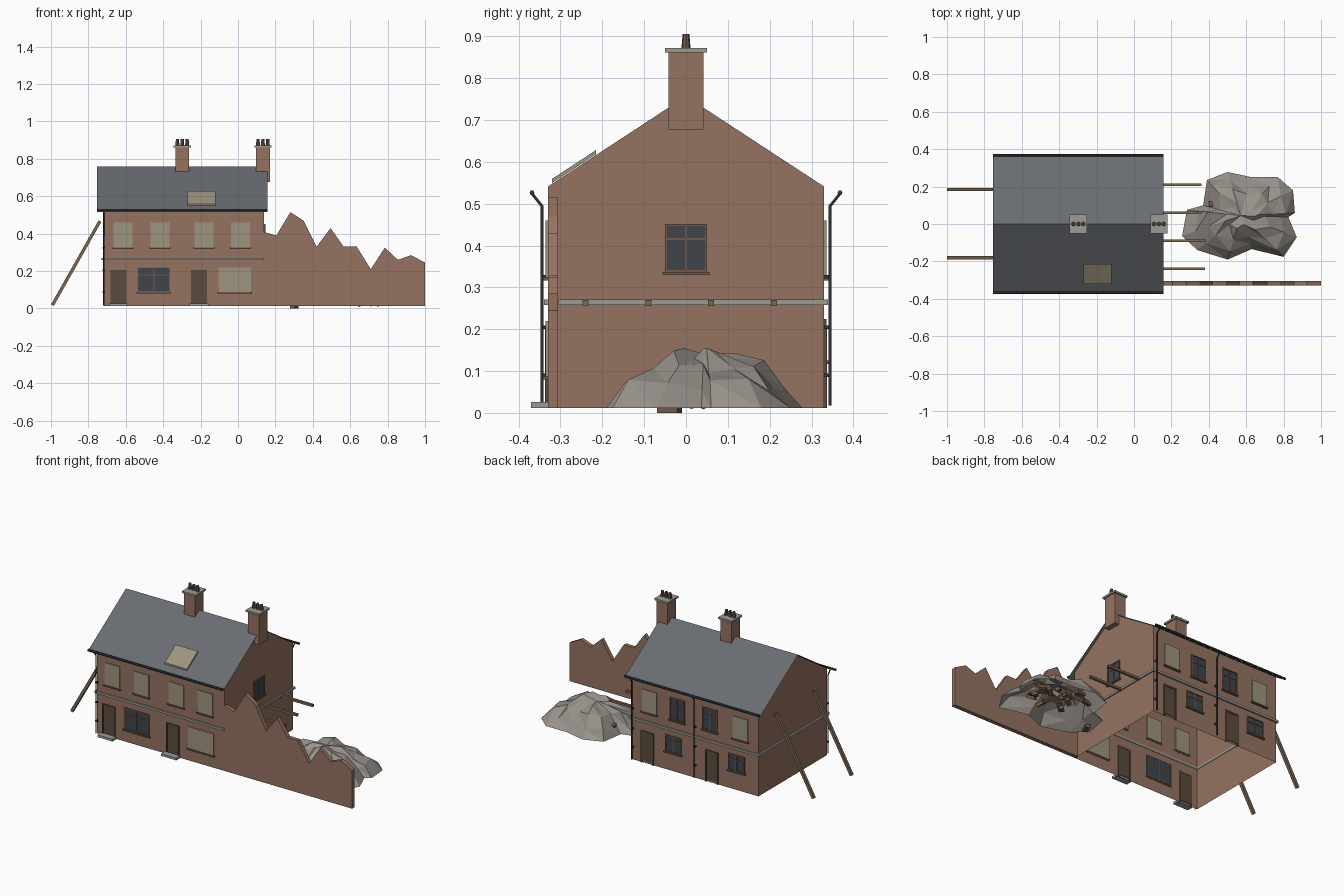
import bpy, bmesh, math, random
from mathutils import Vector, Matrix

if "Cube" in bpy.data.objects:
    bpy.data.objects.remove(bpy.data.objects["Cube"])
random.seed(4)

def mat(name, c):
    m = bpy.data.materials.new(name)
    m.diffuse_color = (*c, 1)
    m.use_nodes = True
    m.node_tree.nodes["Principled BSDF"].inputs["Base Color"].default_value = m.diffuse_color
    return m

BRICK = mat("brick", (0.30, 0.17, 0.12))
SLATE = mat("slate", (0.14, 0.15, 0.165))
STONE = mat("stone", (0.34, 0.33, 0.30))
BOARD = mat("board", (0.34, 0.30, 0.21))
DOOR = mat("door", (0.10, 0.07, 0.045))
FRAME = mat("frame", (0.17, 0.10, 0.07))
GLASS = mat("glass", (0.05, 0.06, 0.07))
IRON = mat("iron", (0.03, 0.033, 0.038))
WOOD = mat("timber", (0.20, 0.14, 0.09))
RUBBLE = mat("rubble", (0.32, 0.29, 0.26))

def mesh(name, verts, faces, m):
    me = bpy.data.meshes.new(name)
    me.from_pydata(verts, [], faces)
    bm = bmesh.new()
    bm.from_mesh(me)
    bmesh.ops.recalc_face_normals(bm, faces=bm.faces)
    bm.to_mesh(me)
    bm.free()
    me.materials.append(m)
    ob = bpy.data.objects.new(name, me)
    bpy.context.collection.objects.link(ob)
    return ob

BOX = [(0, 1, 3, 2), (4, 6, 7, 5), (0, 4, 5, 1), (2, 3, 7, 6), (0, 2, 6, 4), (1, 5, 7, 3)]

def box(name, x, y, z, m):
    return mesh(name, [(a, b, c) for a in x for b in y for c in z], BOX, m)

def bar(name, a, b, w, m):
    # square timber between two points
    a, b = Vector(a), Vector(b)
    ob = box(name, (-w/2, w/2), (-w/2, w/2), (0, (b - a).length), m)
    ob.matrix_world = Matrix.Translation(a) @ (b - a).to_track_quat('Z', 'Y').to_matrix().to_4x4()
    return ob

def pipe(name, pts, r, m):
    cu = bpy.data.curves.new(name, 'CURVE')
    cu.dimensions = '3D'
    cu.bevel_depth, cu.bevel_resolution, cu.use_fill_caps = r, 1, True
    sp = cu.splines.new('POLY')
    sp.points.add(len(pts) - 1)
    for p, q in zip(sp.points, pts):
        p.co = (*q, 1)
    cu.materials.append(m)
    ob = bpy.data.objects.new(name, cu)
    bpy.context.collection.objects.link(ob)

X0, X1, Y, B, EAVE, RIDGE = -0.72, 0.14, 0.33, 0.012, 0.541, 0.757
SLOPE = (RIDGE - EAVE) / Y

# house walls: open shell with two gables
prof = [(-Y, B), (-Y, EAVE), (0, RIDGE), (Y, EAVE), (Y, B)]
mesh("house_walls", [(x, y, z) for x in (X0, X1) for y, z in prof],
     [(0, 1, 2, 3, 4), (5, 6, 7, 8, 9), (0, 1, 6, 5), (3, 4, 9, 8)], BRICK)

# thin roof planes
RY, RL, RR = 0.37, -0.755, 0.157
mesh("roof", [(x, y, RIDGE + 0.002 - abs(y) * SLOPE) for x in (RL, RR) for y in (-RY, 0, RY)],
     [(0, 1, 4, 3), (1, 2, 5, 4)], SLATE)
# roof patch
mesh("roof_patch", [(x, y, RIDGE + d - abs(y) * SLOPE) for x in (-0.27, -0.12)
                    for y in (-0.32, -0.215) for d in (0.002, 0.012)], BOX, BOARD)

def on_wall(side, name, u0, u1, z0, z1, d0, d1, m):
    # box placed on a wall, d measured outward
    if side == "right":
        box(name, (X1 + d0, X1 + d1), (u0, u1), (z0, z1), m)
    else:
        s = -1 if side == "front" else 1
        box(name, (u0, u1), sorted((s * (Y + d0), s * (Y + d1))), (z0, z1), m)

def sill(side, u0, u1, z):
    on_wall(side, "sill", u0 - 0.006, u1 + 0.006, z - 0.008, z, -0.002, 0.012, FRAME)

def boarded(side, u, w, z0, z1):
    on_wall(side, "boarded_window", u - w/2, u + w/2, z0, z1, -0.006, 0.006, BOARD)
    sill(side, u - w/2, u + w/2, z0)

def window(side, u, w, z0, z1):
    a, b, t = u - w/2, u + w/2, 0.005
    on_wall(side, "window_glass", a, b, z0, z1, -0.004, 0.003, GLASS)
    zt = z0 + (z1 - z0) * 0.68
    for p in ((a, a + t, z0, z1), (b - t, b, z0, z1), (a, b, z0, z0 + t), (a, b, z1 - t, z1),
              (u - t/2, u + t/2, z0, z1), (a, b, zt - t/2, zt + t/2)):
        on_wall(side, "window_frame", *p, -0.005, 0.006, FRAME)
    sill(side, a, b, z0)

def door(side, u, w, step):
    a, b, z1 = u - w/2, u + w/2, 0.205
    on_wall(side, "door", a, b, B + 0.012, z1, -0.004, 0.003, DOOR)
    for p in ((a, a + 0.008, B, z1), (b - 0.008, b, B, z1), (a, b, z1 - 0.01, z1)):
        on_wall(side, "door_frame", *p, -0.005, 0.007, DOOR)
    if step:
        on_wall(side, "door_step", a - 0.008, b + 0.008, B, 0.026, 0, 0.04, STONE)

# front openings
for u in (-0.615, -0.417, -0.182, 0.013):
    boarded("front", u, 0.1, 0.325, 0.46)
for u in (-0.638, -0.208):
    door("front", u, 0.086, True)
window("front", -0.45, 0.172, 0.088, 0.22)
boarded("front", -0.017, 0.172, 0.088, 0.22)
# back openings
for u in (0.013, -0.6):
    boarded("back", u, 0.1, 0.325, 0.46)
for u in (-0.173, -0.393):
    window("back", u, 0.1, 0.325, 0.46)
for u in (0.027, -0.407):
    door("back", u, 0.086, False)
for u in (-0.147, -0.573):
    window("back", u, 0.11, 0.125, 0.225)
# gable opening
window("right", 0, 0.1, 0.337, 0.452)

# belt course around the house
for s in ("front", "back"):
    on_wall(s, "belt_course", X0 - 0.01, X1, 0.258, 0.271, -0.003, 0.01, STONE)
box("belt_course_left", (X0 - 0.01, X0 + 0.003), (-Y, Y), (0.258, 0.271), STONE)
box("belt_course_right", (X1 - 0.003, X1 + 0.008), (-0.305, Y + 0.01), (0.258, 0.271), STONE)

# chimneys with caps and pots
for cx in (-0.298, 0.133):
    box("chimney", (cx - 0.037, cx + 0.037), (-0.042, 0.042), (0.677, 0.862), BRICK)
    box("chimney_cap", (cx - 0.046, cx + 0.046), (-0.05, 0.05), (0.861, 0.872), STONE)
    for i in (-1, 0, 1):
        bpy.ops.mesh.primitive_cone_add(vertices=8, radius1=0.011, radius2=0.008, depth=0.036,
                                        location=(cx + i * 0.026, 0, 0.888))
        bpy.context.object.name = "chimney_pot"
        bpy.context.object.data.materials.append(FRAME)

# gutters and downpipes
for s in (-1, 1):
    pipe("gutter", [(RL, s * 0.368, 0.526), (RR, s * 0.368, 0.526)], 0.006, IRON)
for x, s in ((-0.717, -1), (-0.295, 1), (0.125, 1)):
    pipe("downpipe", [(x, s * 0.368, 0.524), (x, s * 0.344, 0.494), (x, s * 0.344, 0.018)], 0.004, IRON)
    for z in (0.09, 0.205, 0.325):
        box("pipe_bracket", (x - 0.007, x + 0.007), sorted((s * Y, s * 0.342)), (z - 0.004, z + 0.004), IRON)

# ruined front wall with broken top
top = [(0.135, 0.41), (0.205, 0.39), (0.28, 0.515), (0.35, 0.47), (0.42, 0.33), (0.495, 0.43), (0.565, 0.33),
       (0.635, 0.33), (0.71, 0.21), (0.785, 0.325), (0.855, 0.26), (0.925, 0.285), (1.0, 0.245)]
n = len(top)
v = [(x, y, h) for x, z in top for y in (-0.33, -0.306) for h in (B, z)]
f = [(0, 1, 3, 2), (4*n - 4, 4*n - 3, 4*n - 1, 4*n - 2)]
for i in range(n - 1):
    a, b = 4 * i, 4 * i + 4
    f += [(a, b, b + 1, a + 1), (a + 2, a + 3, b + 3, b + 2), (a + 1, b + 1, b + 3, a + 3), (a, a + 2, b + 2, b)]
mesh("ruined_wall", v, f, BRICK)

# broken floor joists and raking props
for y, x in ((-0.24, 0.38), (-0.09, 0.385), (0.06, 0.36), (0.21, 0.36)):
    bar("broken_joist", (X1 - 0.005, y, 0.263), (x, y, 0.263), 0.014, WOOD)
for y in (-0.18, 0.185):
    bar("raking_prop", (-0.992, y, 0.018), (-0.738, y, 0.467), 0.017, WOOD)

# rubble mound: outline drawn in toward a rough top
out = [(.257, -.064), (.283, .075), (.37, .10), (.39, .235), (.50, .278), (.63, .25), (.77, .25), (.85, .18),
       (.86, .06), (.825, .037), (.87, -.07), (.80, -.176), (.63, -.134), (.50, -.19), (.34, -.14)]
cx, cy, m = 0.57, 0.045, len(out)
v, f = [], []
for k, (t, z) in enumerate(((1, B), (0.8, 0.065), (0.56, 0.112), (0.28, 0.137))):
    for x, y in out:
        j = t + (random.uniform(-0.06, 0.06) if k else 0)
        v.append((cx + (x - cx) * j, cy + (y - cy) * j, z + (random.uniform(-0.018, 0.02) if k else 0)))
v.append((cx, cy, 0.14))
for k in range(3):
    for i in range(m):
        a, b = k * m + i, k * m + (i + 1) % m
        f += [(a, b, b + m), (a, b + m, a + m)]
f += [(3 * m + i, 3 * m + (i + 1) % m, 4 * m) for i in range(m)]
mesh("rubble_mound", v, f, RUBBLE)

# loose bricks beneath the rubble
def brick(x, y, z, tilt):
    ob = box("loose_brick", (-0.027, 0.027), (-0.013, 0.013), (-0.009, 0.009), FRAME)
    ob.location = (x, y, z)
    ob.rotation_euler = (random.uniform(-tilt, tilt), random.uniform(-tilt, tilt), random.uniform(0, 3.1))

brick(0.30, -0.04, 0.009, 0)
for i in range(20):
    a, r = random.uniform(0, 2 * math.pi), random.uniform(0.02, 0.17)
    brick(cx + r * math.cos(a), cy + 0.7 * r * math.sin(a), random.uniform(0.03, 0.085), 0.5)
